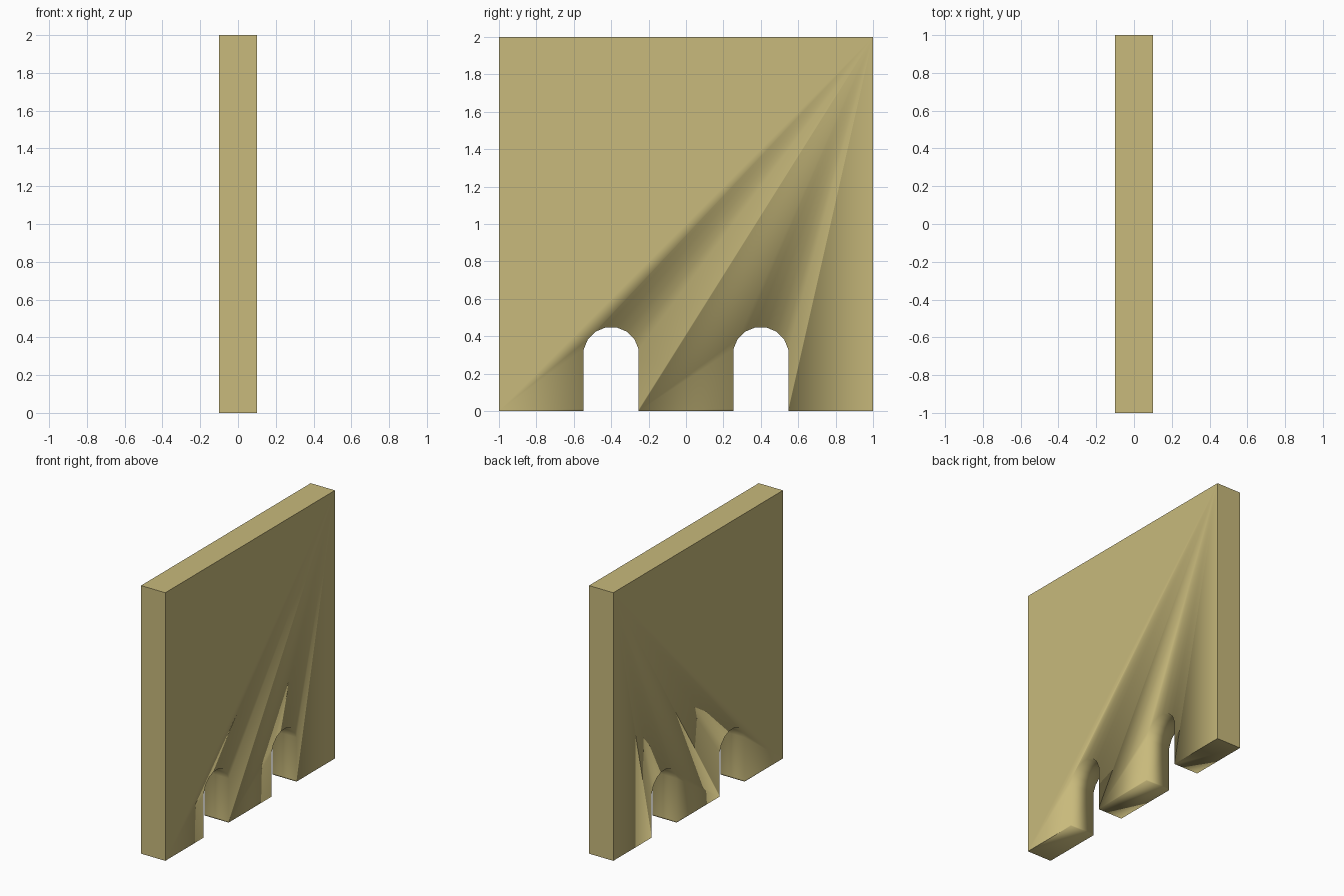
import bpy, math

if "Cube" in bpy.data.objects:
    bpy.data.objects.remove(bpy.data.objects["Cube"])

HALF = 0.1            # half the wall thickness
R = 0.15              # arch radius
SPRING = 0.3          # height of the arch centre
LIP = 0.01            # thin strip at the foot of each jamb
TOP = (1.0, 2.0)


def arch(cy):
    """Opening outline from left foot over the top to right foot (y, z)."""
    arc = []
    for k in range(8):
        a = math.pi - (k + 0.5) * math.pi / 8
        arc.append((cy + R * math.cos(a), SPRING + R * math.sin(a)))
    left, right = arc[0][0], arc[-1][0]
    return [(left, 0), (left, LIP)] + arc + [(right, LIP), (right, 0)]


def turn(a, b, c):
    return (b[0] - a[0]) * (c[1] - a[1]) - (b[1] - a[1]) * (c[0] - a[0])


# Outline, counter-clockwise seen from +x
chain_left = [(-1, 0)] + arch(-0.4)
chain_mid = [chain_left[-1]] + arch(0.4)
chain_right = [chain_mid[-1], (1, 0)]
outline = chain_left + chain_mid[1:] + chain_right[1:] + [TOP, (-1, 2)]
index = {p: i for i, p in enumerate(outline)}
n = len(outline)

# Broad face: fans from the top corner and from the foot of each pier
tris = [(TOP, (-1, 2), (-1, 0))]
for chain in (chain_left, chain_mid, chain_right):
    pivot, pts = chain[0], chain[1:]
    k = 0
    for i in range(1, len(pts)):
        if turn(pts[i - 1], pts[i], TOP) <= 0:
            k = i
    tris += [(pivot, pts[i], pts[i + 1]) for i in range(k)]
    tris.append((pivot, pts[k], TOP))
    tris += [(pts[i], pts[i + 1], TOP) for i in range(k, len(pts) - 1)]

verts = [(HALF, y, z) for y, z in outline] + [(-HALF, y, z) for y, z in outline]
faces = []
for t in tris:
    a, b, c = (index[p] for p in t)
    faces += [(a, b, c), (c + n, b + n, a + n)]
# Rim: ends, top, feet and insides of the openings
for i in range(n):
    j = (i + 1) % n
    faces.append((i, i + n, j + n, j))

mesh = bpy.data.meshes.new("arched_wall")
mesh.from_pydata(verts, [], faces)
mesh.update()
wall = bpy.data.objects.new("arched_wall", mesh)
bpy.context.collection.objects.link(wall)

# Soft shading round the openings, crisp at the outer corners
for p in mesh.polygons:
    p.use_smooth = True
normals = [None] * len(mesh.loops)
for p in mesh.polygons:
    for li in p.loop_indices:
        v = mesh.vertices[mesh.loops[li].vertex_index]
        flat = abs(v.co.y) > 0.999
        normals[li] = tuple(p.normal if flat else v.normal)
mesh.normals_split_custom_set(normals)

mat = bpy.data.materials.new("sandstone")
mat.diffuse_color = (0.58, 0.49, 0.2, 1)
mat.use_nodes = True
mat.node_tree.nodes["Principled BSDF"].inputs["Base Color"].default_value = mat.diffuse_color
mesh.materials.append(mat)
